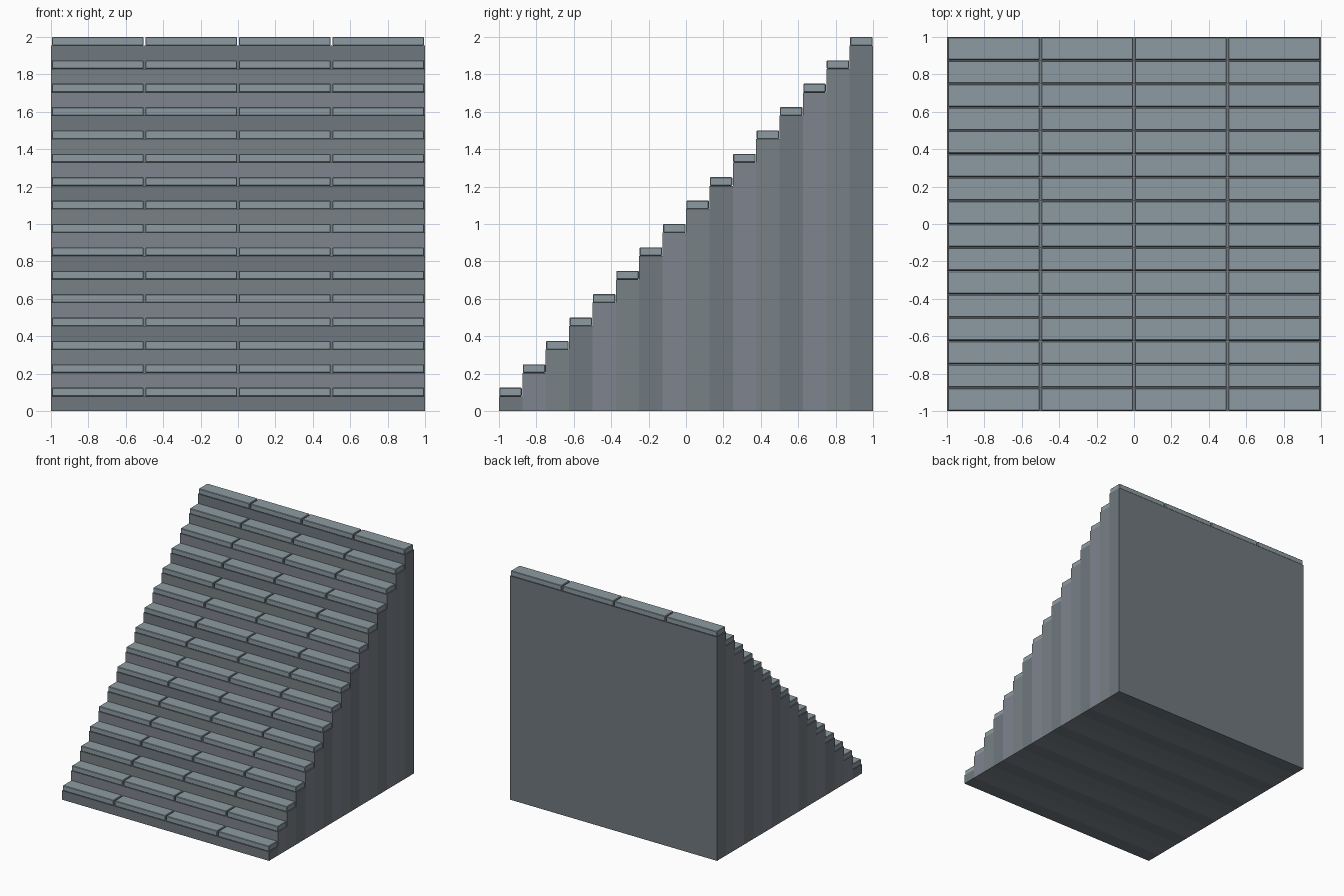
import bpy

if "Cube" in bpy.data.objects:
    bpy.data.objects.remove(bpy.data.objects["Cube"])

STEPS, TILES = 16, 4
PITCH = 2 / STEPS
TILE_H = 0.046


def material(name, color):
    mat = bpy.data.materials.new(name)
    mat.diffuse_color = (*color, 1)
    mat.use_nodes = True
    mat.node_tree.nodes["Principled BSDF"].inputs["Base Color"].default_value = mat.diffuse_color
    return mat


def box(name, center, size, mat, bevel=0):
    bpy.ops.mesh.primitive_cube_add(size=1, location=center)
    ob = bpy.context.object
    ob.name = name
    ob.scale = size
    bpy.ops.object.transform_apply(location=False, rotation=False, scale=True)
    ob.data.materials.append(mat)
    if bevel:
        mod = ob.modifiers.new("edge_bevel", 'BEVEL')
        mod.width = bevel
        mod.segments = 1
    return ob


tread_mat = material("tread_stone", (0.27, 0.33, 0.36))
block_mats = [material("block_stone_dark", (0.16, 0.19, 0.21)),
              material("block_stone_cool", (0.21, 0.23, 0.27)),
              material("block_stone_mid", (0.19, 0.22, 0.235))]

for i in range(STEPS):
    y = -1 + PITCH * (i + 0.5)
    top = PITCH * (i + 1)
    # solid block reaching the ground under each step
    h = top - TILE_H
    box(f"step_block_{i + 1}", (0, y, h / 2), (2, PITCH, h), block_mats[i % 3])
    # four tread slabs with narrow joints
    for j in range(TILES):
        x = -1 + 0.5 * (j + 0.5)
        box(f"tread_slab_{i + 1}_{j + 1}", (x, y, top - TILE_H / 2),
            (0.49, 0.12, TILE_H), tread_mat, 0.004)
